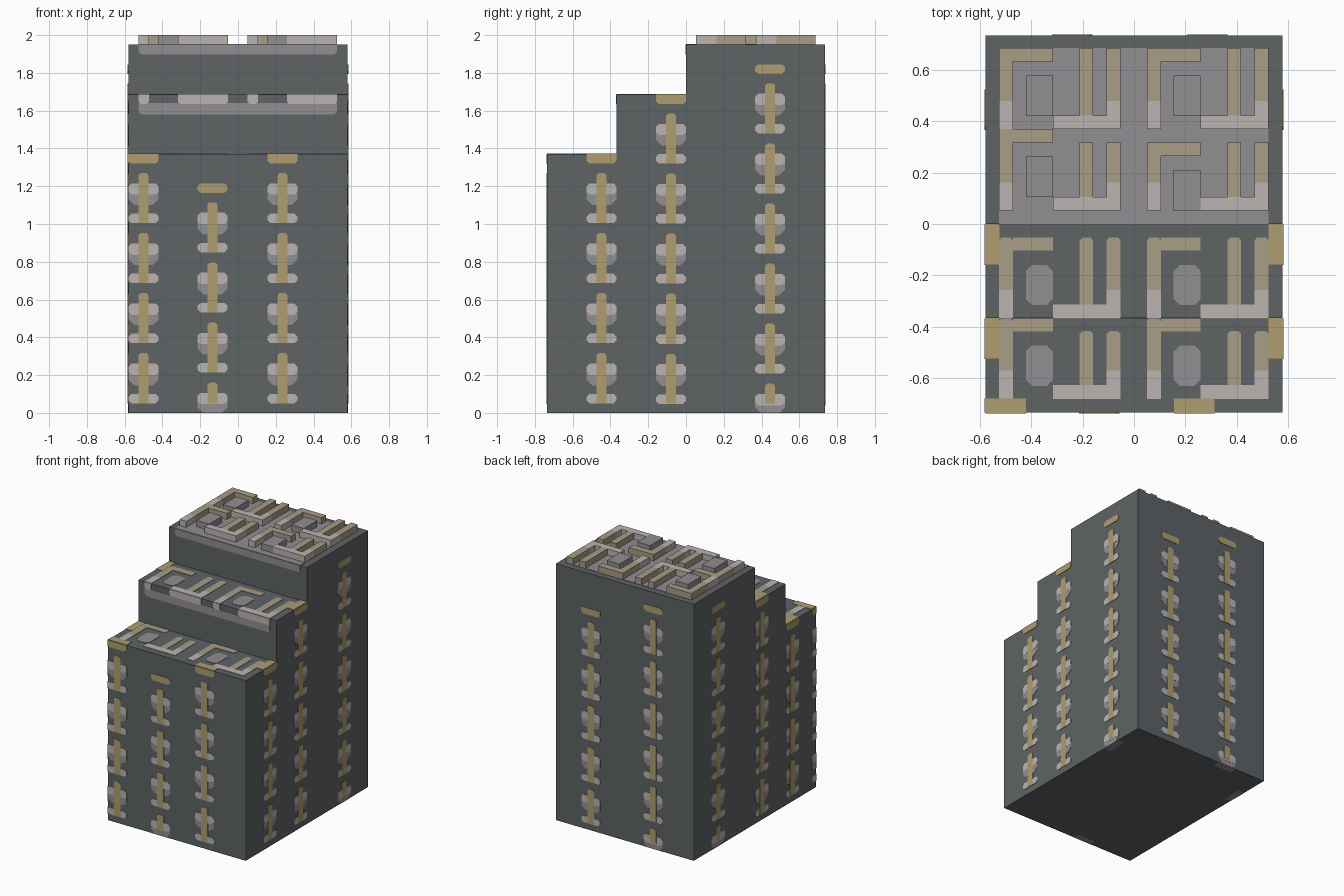
import bpy, bmesh
from mathutils import Vector

cube = bpy.data.objects.get("Cube")
if cube:
    bpy.data.objects.remove(cube, do_unlink=True)


def linear(c):
    c /= 255
    return c / 12.92 if c <= 0.04045 else ((c + 0.055) / 1.055) ** 2.4


def material(name, *rgb):
    m = bpy.data.materials.new(name)
    m.use_nodes = True
    col = [linear(c) for c in rgb] + [1]
    m.diffuse_color = col
    bsdf = m.node_tree.nodes["Principled BSDF"]
    bsdf.inputs["Base Color"].default_value = col
    bsdf.inputs["Roughness"].default_value = 0.9
    return m


MATS = [material("dark slate", 94, 99, 101), material("ochre", 173, 157, 112),
        material("sand", 168, 157, 135), material("pale stone", 187, 181, 177),
        material("mid grey", 145, 142, 146)]
SLATE, OCHRE, SAND, PALE, GREY = range(5)
HX, HY = 0.58, 0.735
LOW, MID, TALL = 1.37, 1.685, 1.95
STEP1, STEP2 = -0.367, 0.0
DEEP = 0.055          # width of every stroke


def finish(name, bm):
    bmesh.ops.recalc_face_normals(bm, faces=bm.faces)
    me = bpy.data.meshes.new(name)
    bm.to_mesh(me)
    bm.free()
    for m in MATS:
        me.materials.append(m)
    ob = bpy.data.objects.new(name, me)
    bpy.context.collection.objects.link(ob)
    return ob


# Surface frames: flat coordinates (a, b) plus lift -> space
def front(a, b, h): return Vector((a, -HY - h, b))
def back(a, b, h): return Vector((a, HY + h, b))
def left(a, b, h): return Vector((HX + h, a, b))
def right(a, b, h): return Vector((-HX - h, a, b))
def under(a, b, h): return Vector((a, b, -h))
def wall(y): return lambda a, b, h: Vector((a, y - h, b))
def deck(z): return lambda a, b, h: Vector((a, b, z + h))


def plate(bm, frame, a0, a1, b0, b1, mat, lift, low=0.0, high=0.0):
    """Prism on a surface; low and high are corner chamfers."""
    pts = []
    for a, b, c, sa, sb in ((a0, b0, low, 1, 1), (a1, b0, low, -1, 1),
                            (a1, b1, high, -1, -1), (a0, b1, high, 1, -1)):
        if c:
            pair = [(a, b + sb * c), (a + sa * c, b)]
            pts += pair if sa == sb else pair[::-1]
        else:
            pts.append((a, b))
    bot = [bm.verts.new(frame(a, b, 0)) for a, b in pts]
    top = [bm.verts.new(frame(a, b, lift)) for a, b in pts]
    n = len(pts)
    faces = [bm.faces.new(top), bm.faces.new(bot[::-1])]
    for i in range(n):
        j = (i + 1) % n
        faces.append(bm.faces.new((bot[i], bot[j], top[j], top[i])))
    for f in faces:
        f.material_index = mat


# Stepped tower body
bm = bmesh.new()
profile = [(-HY, 0), (HY, 0), (HY, TALL), (STEP2, TALL), (STEP2, MID),
           (STEP1, MID), (STEP1, LOW), (-HY, LOW)]
face = bm.faces.new([bm.verts.new((-HX, y, z)) for y, z in profile])
ext = bmesh.ops.extrude_face_region(bm, geom=[face])
bmesh.ops.translate(bm, vec=(2 * HX, 0, 0),
                    verts=[v for v in ext["geom"] if isinstance(v, bmesh.types.BMVert)])
finish("tower_body", bm)


# Ornament columns: a cap with crossed motifs repeating down to the ground
def column(name, frame, c, cap, a0=None, a1=None, stem=True):
    bm = bmesh.new()
    a0 = c - 0.079 if a0 is None else a0
    a1 = c + 0.079 if a1 is None else a1
    r = 0.015 if stem else 0
    plate(bm, frame, a0, a1, cap - 0.05, cap, OCHRE, 0.004, r, 0 if cap in (LOW, MID) else r)
    t = cap - 0.1
    while t > 0.1:
        plate(bm, frame, a0, a1, max(t - 0.17, 0), t - 0.085, GREY, 0.002, 2 * r, 0)
        plate(bm, frame, a0, a1, t - 0.115, t - 0.055, PALE, 0.003, r, r)
        if t > 0.27:
            plate(bm, frame, a0, a1, t - 0.265, t - 0.215, PALE, 0.003, r, r)
        if stem:
            plate(bm, frame, c - 0.027, c + 0.027, max(t - 0.265, 0.05), t,
                  OCHRE, 0.004, 0, 0.012)
        t -= 0.318
    finish(name, bm)


column("front_column_right", front, -0.5, LOW)
column("front_column_middle", front, -0.135, LOW - 0.155)
column("front_column_left", front, 0.235, LOW)
column("back_column_left", back, 0.285, MID)
column("back_column_right", back, -0.24, MID + 0.16)
for side, frame in (("left", left), ("right", right)):
    column(side + "_column_front", frame, -0.447, LOW)
    column(side + "_column_middle", frame, -0.08, MID)
    column(side + "_column_back", frame, 0.445, MID + 0.16)
column("corner_return", right, 0, LOW, -HY, -HY + DEEP, False)

# Column caps and feet folded over the edges
bm = bmesh.new()
for x in (-0.5, 0.235):
    plate(bm, deck(LOW), x - 0.079, x + 0.079, -HY, -HY + DEEP, OCHRE, 0.004)
for a in (-HX, HX - DEEP):
    plate(bm, deck(LOW), a, a + DEEP, STEP1 - 0.158, STEP1, OCHRE, 0.004)
    plate(bm, deck(MID), a, a + DEEP, STEP2 - 0.158, STEP2, OCHRE, 0.004)
    plate(bm, under, a, a + DEEP, 0.366, 0.524, GREY, 0.001)
plate(bm, under, -0.214, -0.056, -HY, -HY + DEEP, GREY, 0.001)
plate(bm, under, -0.319, -0.161, HY - DEEP, HY, GREY, 0.001)
finish("folded_caps", bm)


# Fretwork tile: hook, block, sill and two uprights
def fret(bm, frame, x, y, hook, top, lift, r=0.0):
    split = y + 0.11
    for u in (0, 0.42):
        end = hook if u == 0 else top
        plate(bm, frame, x + u, x + u + DEEP, y if u == 0 else y + 0.053, split, PALE, lift)
        plate(bm, frame, x + u, x + u + DEEP, split, end, SAND, lift, 0, r)
    plate(bm, frame, x + DEEP, x + 0.21, hook - 0.052, hook, SAND, lift)
    plate(bm, frame, x + 0.105, x + 0.21, hook - 0.265, hook - 0.107, GREY, lift, 2 * r, 2 * r)
    plate(bm, frame, x + 0.21, x + 0.475, y, y + 0.053, PALE, lift)
    plate(bm, frame, x + 0.315, x + 0.368, y + 0.053, top, SAND, lift, 0, r)


LEFT_X, RIGHT_X = 0.05, -0.527
# Raised roof fretwork on its grey bed
bm = bmesh.new()
plate(bm, deck(TALL), RIGHT_X, 0.525, STEP2, 0.686, GREY, 0.003)
finish("roof_bed", bm)
bm = bmesh.new()
for x, hook in ((RIGHT_X, 0.37), (LEFT_X, 0.318)):
    fret(bm, deck(TALL), x, 0.37, 0.686, 0.686, 0.05)
    fret(bm, deck(TALL), x, 0.052, hook, 0.318, 0.05)
finish("roof_fretwork", bm)

# Flat fretwork on the two terraces
for name, z, y in (("middle_terrace_fretwork", MID, STEP1), ("lower_terrace_fretwork", LOW, -0.682)):
    bm = bmesh.new()
    top = y + 0.315
    for x in (RIGHT_X, LEFT_X):
        fret(bm, deck(z), x, y, top, top if z == MID else top - 0.05, 0.003, 0.012)
    finish(name, bm)

# Bands along the fronts of the upper tiers
bm = bmesh.new()
plate(bm, wall(STEP2), RIGHT_X, 0.525, TALL - 0.052, TALL, GREY, 0.003, 0.015)
plate(bm, wall(STEP1), RIGHT_X, 0.525, MID - 0.105, MID - 0.045, GREY, 0.002, 0.015)
for x in (RIGHT_X, LEFT_X):
    plate(bm, wall(STEP1), x, x + DEEP, MID - 0.05, MID, PALE, 0.003, 0.012)
    plate(bm, wall(STEP1), x + 0.21, x + 0.475, MID - 0.05, MID, PALE, 0.003, 0.012)
finish("tier_bands", bm)
